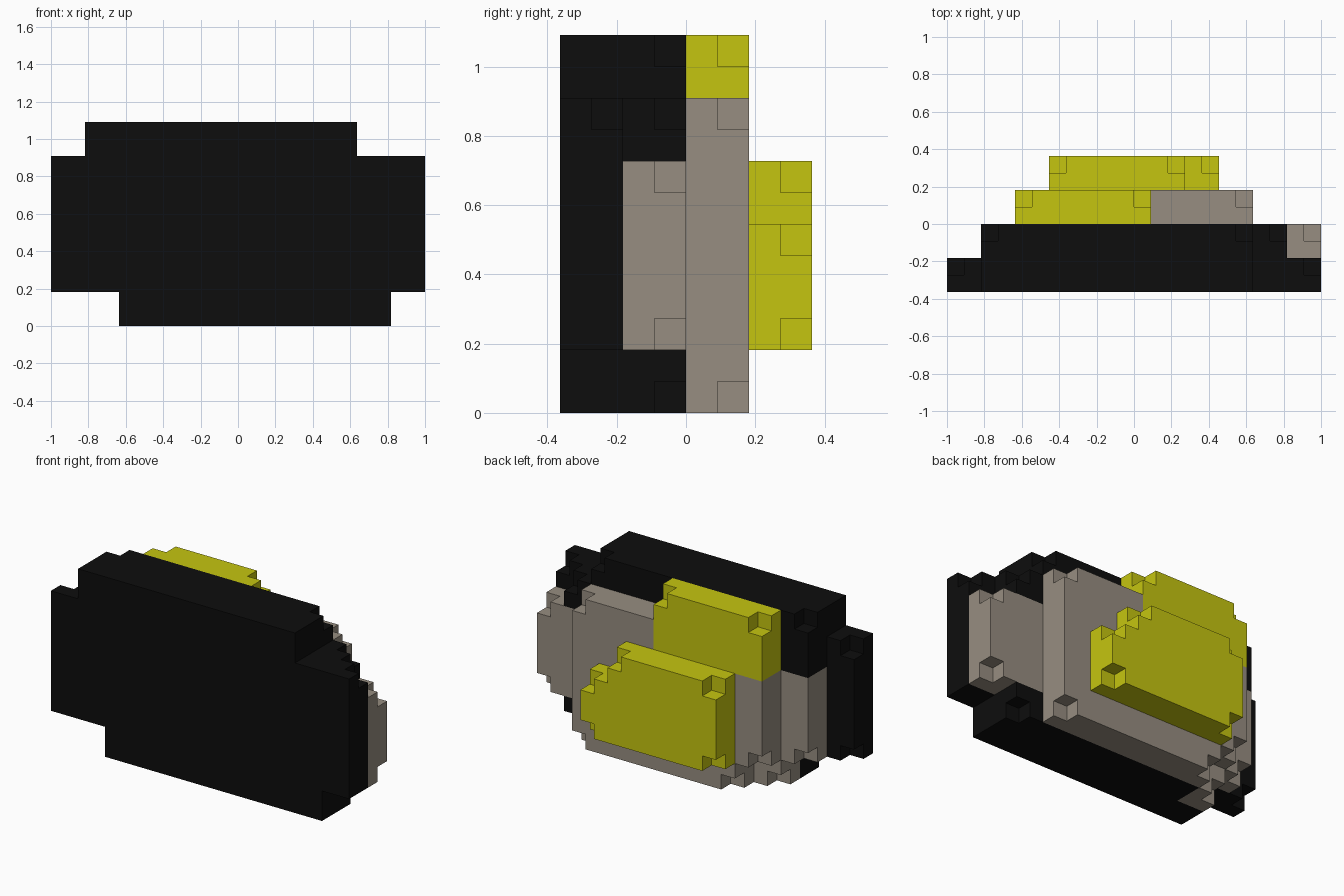
import bpy
import bmesh
from math import radians
from mathutils import Vector

cube = bpy.data.objects.get("Cube")
if cube:
    bpy.data.objects.remove(cube)

U = 1 / 11  # half a block


def make_material(name, color):
    mat = bpy.data.materials.new(name)
    mat.use_nodes = True
    mat.diffuse_color = (*color, 1)
    bsdf = mat.node_tree.nodes["Principled BSDF"]
    bsdf.inputs["Base Color"].default_value = (*color, 1)
    bsdf.inputs["Roughness"].default_value = 0.9
    return mat


black = make_material("black", (0.004, 0.004, 0.004))
grey = make_material("warm grey", (0.31, 0.27, 0.22))
yellow = make_material("yellow", (0.56, 0.56, 0.005))

# Each part: name, material, depth layer, rows of blocks (x first, x last, z first, z last)
PARTS = [
    ("front_plate", black, 0, [(2, 9, 0, 0), (0, 10, 1, 4), (1, 8, 5, 5)]),
    ("lower_rim", black, 1, [(3, 9, 0, 0)]),
    ("upper_rim", black, 1, [(1, 9, 4, 4), (1, 8, 5, 5)]),
    ("middle_band", grey, 1, [(2, 2, 0, 0), (1, 10, 1, 3)]),
    ("back_body", grey, 2, [(3, 8, 0, 0), (2, 8, 1, 3), (6, 8, 4, 4)]),
    ("upper_pad", yellow, 2, [(2, 5, 4, 5)]),
    ("back_pad", yellow, 3, [(3, 7, 1, 2), (3, 6, 3, 3)]),
]


def blocks_of(layer, rows):
    return {(x, layer, z) for x0, x1, z0, z1 in rows
            for x in range(x0, x1 + 1) for z in range(z0, z1 + 1)}


blocks = set().union(*(blocks_of(layer, rows) for _, _, layer, rows in PARTS))


def is_notch(block, a, b, c):
    """Rear corner eighth of a block whose side, end and back are all open."""
    x, y, z = block
    return (b == 1 and (x, y + 1, z) not in blocks
            and (x + 2 * a - 1, y, z) not in blocks
            and (x, y, z + 2 * c - 1) not in blocks)


def cells_of(group):
    return {(2 * x + a, 2 * y + b, 2 * z + c) for x, y, z in group
            for a in (0, 1) for b in (0, 1) for c in (0, 1)
            if not is_notch((x, y, z), a, b, c)}


solid = cells_of(blocks)


def build_part(name, mat, layer, rows):
    bm = bmesh.new()
    # Add only the open sides of the small cells
    for cell in cells_of(blocks_of(layer, rows)):
        for axis in range(3):
            for side in (-1, 1):
                step = Vector((0, 0, 0))
                step[axis] = side
                near = tuple(int(v) for v in Vector(cell) + step)
                if near in solid:
                    continue
                u, v = Vector((0, 0, 0)), Vector((0, 0, 0))
                u[(axis + 1) % 3] = 0.5
                v[(axis + 2) % 3] = 0.5 * side
                mid = Vector(cell) + Vector((0.5, 0.5, 0.5)) + step / 2
                mid -= Vector((11, 4, 0))
                ring = (mid - u - v, mid + u - v, mid + u + v, mid - u + v)
                bm.faces.new([bm.verts.new(p * U) for p in ring])
    # Merge the cells into clean flat faces
    bmesh.ops.remove_doubles(bm, verts=bm.verts[:], dist=U / 100)
    bmesh.ops.dissolve_limit(bm, angle_limit=radians(1),
                             verts=bm.verts[:], edges=bm.edges[:])
    mesh = bpy.data.meshes.new(name)
    bm.to_mesh(mesh)
    bm.free()
    mesh.materials.append(mat)
    bpy.context.collection.objects.link(bpy.data.objects.new(name, mesh))


for part in PARTS:
    build_part(*part)
